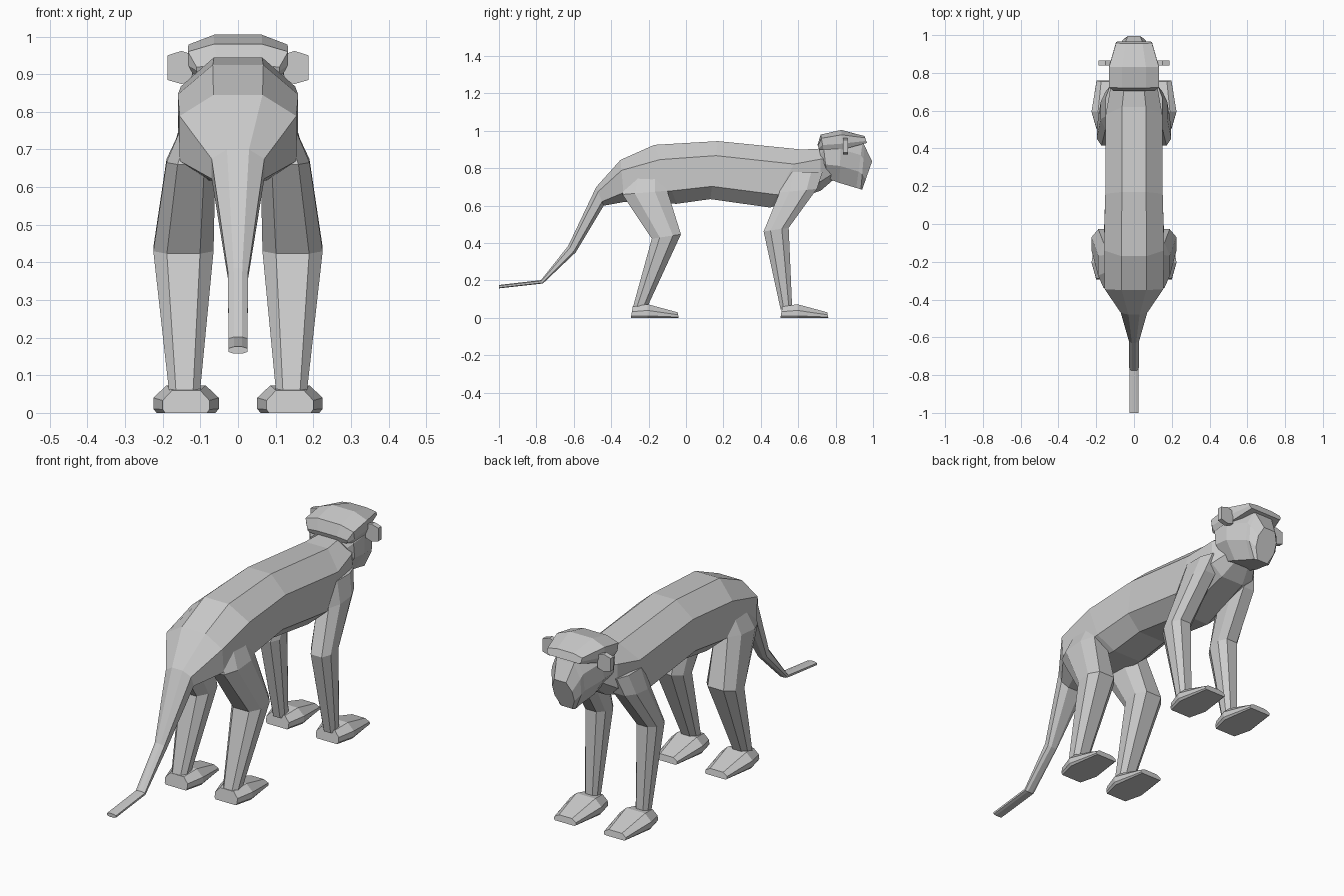
import bpy, bmesh

if "Cube" in bpy.data.objects:
    bpy.data.objects.remove(bpy.data.objects["Cube"])

grey = bpy.data.materials.new("soft grey")
grey.use_nodes = True
COLOUR = (0.6, 0.6, 0.6, 1)
grey.diffuse_color = COLOUR
grey.node_tree.nodes["Principled BSDF"].inputs["Base Color"].default_value = COLOUR


def loft(name, rings):
    """Skin a row of equal rings and cap both ends."""
    bm = bmesh.new()
    rows = [[bm.verts.new(p) for p in ring] for ring in rings]
    n = len(rows[0])
    for a, b in zip(rows, rows[1:]):
        for i in range(n):
            j = (i + 1) % n
            bm.faces.new((a[i], a[j], b[j], b[i]))
    bm.faces.new(rows[0])
    bm.faces.new(rows[-1])
    bmesh.ops.recalc_face_normals(bm, faces=bm.faces)
    mesh = bpy.data.meshes.new(name)
    bm.to_mesh(mesh)
    bm.free()
    mesh.materials.append(grey)
    obj = bpy.data.objects.new(name, mesh)
    bpy.context.collection.objects.link(obj)
    return obj


def slab(yt, zt, yb, zb, w, top=0.42, bottom=0.5, high=0.25, low=0.78, x=0):
    """Upright octagon between a top point and a bottom point."""
    right = [(w * top, 0), (w, high), (w, low), (w * bottom, 1)]
    outline = right + [(-u, t) for u, t in reversed(right)]
    return [(x + u, yt + (yb - yt) * t, zt + (zb - zt) * t) for u, t in outline]


def level(x, y, z, rx, ry, tilt=0):
    """Level octagon around a limb; tilt lifts its forward side."""
    corners = [(.55, 1), (1, .45), (1, -.45), (.55, -1)]
    corners += [(-u, v) for u, v in reversed(corners)]
    return [(x + u * rx, y + v * ry, z + v * tilt) for u, v in corners]


# Trunk and tail, from tail tip to neck
loft("body_and_tail", [slab(*s) for s in [
    (-1, .176, -1, .158, .025),
    (-.775, .202, -.765, .184, .025),
    (-.63, .385, -.59, .35, .027),
    (-.48, .7, -.44, .6, .07),
    (-.35, .845, -.33, .62, .155),
    (-.17, .925, -.05, .61, .16),
    (.17, .945, .13, .635, .152),
    (.62, .9, .45, .59, .15),
    (.72, .905, .72, .68, .125),
    (.8, .9, .79, .74, .08)]])

# Face and jaw
loft("face", [slab(*s, top=.6, bottom=.55, high=.3, low=.65) for s in [
    (.71, .91, .735, .79, .1),
    (.73, .96, .755, .745, .123),
    (.83, .98, .82, .722, .122),
    (.945, .945, .91, .695, .085),
    (.955, .92, .935, .687, .08),
    (.995, .837, .942, .686, .055)]])

# Skull cap with brow ridge
loft("skull_cap", [slab(*s, top=.48, bottom=.9, high=.25, low=.7) for s in [
    (.703, .925, .712, .9, .11),
    (.72, .98, .735, .9, .133),
    (.83, 1.005, .835, .9, .132),
    (.955, .972, .967, .935, .095)]])

for side, s in (("right", -1), ("left", 1)):
    # Ears
    loft(side + "_ear", [
        [(s * x, y, z) for x, z in ((.115, .95), (.15, .962), (.188, .95),
                                    (.188, .885), (.15, .874), (.115, .885))]
        for y in (.84, .865)])

    # Limbs
    loft(side + "_hind_leg", [level(s * x, *r) for x, *r in [
        (.1, -.21, .76, .05, .1),
        (.125, -.22, .67, .065, .12, .01),
        (.145, -.105, .435, .08, .078, .012),
        (.142, -.25, .045, .04, .037)]])
    loft(side + "_front_leg", [level(s * x, *r) for x, *r in [
        (.1, .62, .78, .05, .11),
        (.12, .6, .68, .057, .1, .01),
        (.142, .482, .472, .055, .067, .01),
        (.14, .537, .045, .033, .031)]])

    # Feet
    for kind, y in (("hind", -.295), ("front", .505)):
        loft(f"{side}_{kind}_foot", [
            slab(y + a, zt, y + b, 0, w, top=.6, bottom=.9, high=.45, low=.85, x=s * .138)
            for a, zt, b, w in ((0.01, .06, 0, .062), (.09, .073, .09, .087),
                                (.25, .03, .256, .06))])
